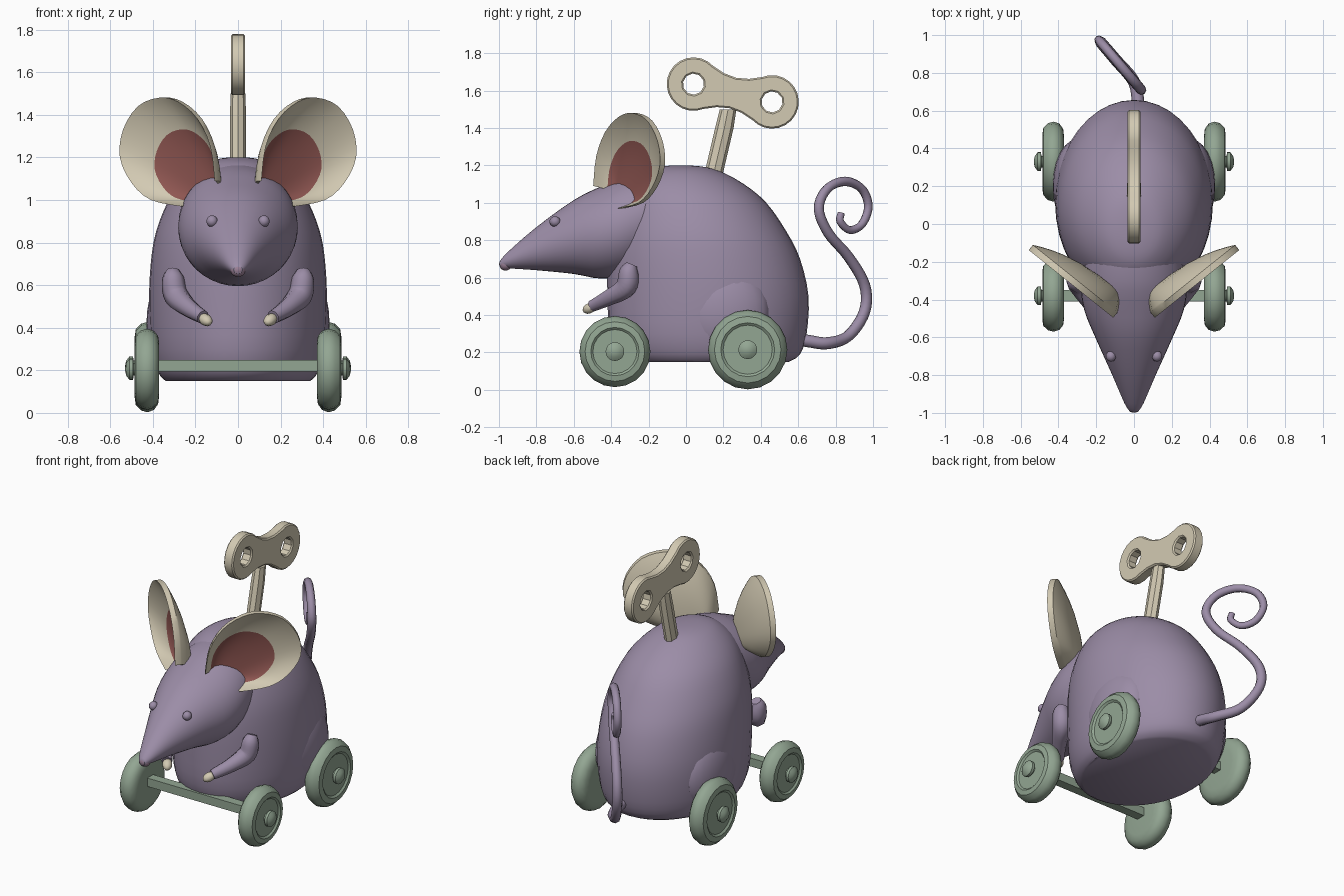
import bpy, bmesh, math
from mathutils import Vector, Matrix

if "Cube" in bpy.data.objects:
    bpy.data.objects.remove(bpy.data.objects["Cube"])


def material(name, color):
    m = bpy.data.materials.new(name)
    m.diffuse_color = (*color, 1)
    m.use_nodes = True
    m.node_tree.nodes["Principled BSDF"].inputs["Base Color"].default_value = m.diffuse_color
    return m


PURPLE = material("dusty purple", (0.33, 0.265, 0.385))
CREAM = material("cream", (0.65, 0.59, 0.45))
RED = material("dull red", (0.28, 0.095, 0.085))
GREEN = material("sage green", (0.29, 0.38, 0.29))
NOSE = material("mauve", (0.33, 0.22, 0.31))


def smooth_path(pts, steps):
    """Catmull-Rom interpolation of tuples of any length."""
    out = []
    n = len(pts)
    for i in range(n - 1):
        a, b, c, d = pts[max(i - 1, 0)], pts[i], pts[i + 1], pts[min(i + 2, n - 1)]
        for s in range(steps):
            t = s / steps
            out.append(tuple(0.5 * (2 * q + (r - p) * t + (2 * p - 5 * q + 4 * r - w) * t * t
                                    + (3 * q - p - 3 * r + w) * t ** 3)
                             for p, q, r, w in zip(a, b, c, d)))
    return out + [tuple(pts[-1])]


def shade(ob, angle=40):
    bpy.ops.object.select_all(action='DESELECT')
    ob.select_set(True)
    bpy.context.view_layer.objects.active = ob
    bpy.ops.object.shade_smooth_by_angle(angle=math.radians(angle))


def finish(name, bm, *mats, angle=40):
    bmesh.ops.remove_doubles(bm, verts=bm.verts, dist=1e-5)
    bmesh.ops.recalc_face_normals(bm, faces=bm.faces)
    me = bpy.data.meshes.new(name)
    bm.to_mesh(me)
    bm.free()
    for m in mats:
        me.materials.append(m)
    ob = bpy.data.objects.new(name, me)
    bpy.context.collection.objects.link(ob)
    shade(ob, angle)
    return ob


def loft(name, rings, mat, angle=40):
    bm = bmesh.new()
    vs = [[bm.verts.new(p) for p in r] for r in rings]
    n = len(vs[0])
    for a, b in zip(vs, vs[1:]):
        for i in range(n):
            j = (i + 1) % n
            bm.faces.new((a[i], a[j], b[j], b[i]))
    bm.faces.new(vs[0])
    bm.faces.new(vs[-1])
    return finish(name, bm, mat, angle=angle)


def ball(name, center, size, mat, rot=Matrix(), seg=16):
    bm = bmesh.new()
    mtx = Matrix.Translation(center) @ rot @ Matrix.Diagonal((*size, 1))
    bmesh.ops.create_uvsphere(bm, u_segments=seg, v_segments=seg // 2 + 2, radius=1, matrix=mtx)
    return finish(name, bm, mat)


def to_mesh(ob, angle=40):
    bpy.ops.object.select_all(action='DESELECT')
    ob.select_set(True)
    bpy.context.view_layer.objects.active = ob
    bpy.ops.object.convert(target='MESH')
    shade(bpy.context.view_layer.objects.active, angle)


def tube(name, pts, mat):
    """Round tube through (x, y, z, radius) points."""
    cu = bpy.data.curves.new(name, 'CURVE')
    cu.dimensions = '3D'
    cu.bevel_depth = 1
    cu.bevel_resolution = 2
    cu.use_fill_caps = True
    sp = cu.splines.new('POLY')
    path = smooth_path(pts, 5)
    sp.points.add(len(path) - 1)
    for p, q in zip(sp.points, path):
        p.co = (*q[:3], 1)
        p.radius = q[3]
    cu.materials.append(mat)
    ob = bpy.data.objects.new(name, cu)
    bpy.context.collection.objects.link(ob)
    to_mesh(ob, 60)


ANG = [2 * math.pi * i / 40 for i in range(40)]

# body: oval slices (z, front y, back y, half width)
slices = [(0.15, -0.32, 0.55, 0.34), (0.19, -0.37, 0.61, 0.375), (0.3, -0.41, 0.645, 0.405),
          (0.5, -0.42, 0.655, 0.418), (0.7, -0.42, 0.61, 0.41), (0.85, -0.40, 0.535, 0.385),
          (1.0, -0.36, 0.43, 0.325), (1.1, -0.31, 0.31, 0.25), (1.17, -0.22, 0.18, 0.16),
          (1.195, -0.13, 0.08, 0.08), (1.2, -0.04, -0.02, 0.01)]
loft("body", [[(w * math.cos(a), (f + b) / 2 + (b - f) / 2 * math.sin(a), z) for a in ANG]
              for z, f, b, w in smooth_path(slices, 3)], PURPLE)

# head: pointed snout (y, bottom z, top z, half width)
slices = [(-0.995, 0.655, 0.69, 0.02), (-0.95, 0.65, 0.74, 0.05), (-0.8, 0.64, 0.87, 0.115),
          (-0.6, 0.62, 1.015, 0.205), (-0.45, 0.595, 1.09, 0.265), (-0.3, 0.62, 1.15, 0.28),
          (-0.1, 0.75, 1.18, 0.24)]
loft("head", [[(w * math.cos(a), y, (b + t) / 2 + (t - b) / 2 * math.sin(a)) for a in ANG]
              for y, b, t, w in smooth_path(slices, 3)], PURPLE)
ball("nose", (0, -0.965, 0.672), (0.036, 0.034, 0.034), NOSE)

# tail: curled, swinging to one side as it goes back
tail = [(0.55, 0.28), (0.66, 0.26), (0.76, 0.25), (0.87, 0.29), (0.955, 0.42), (0.955, 0.56), (0.87, 0.71),
        (0.76, 0.84), (0.71, 0.97), (0.755, 1.075), (0.85, 1.115), (0.94, 1.075), (0.975, 0.98),
        (0.94, 0.885), (0.875, 0.855), (0.825, 0.9), (0.83, 0.945)]
tube("tail", [(0.03 - 0.85 * (y - 0.72) if y > 0.7 else 0.02, y, z, 0.034 - 0.0009 * i)
              for i, (y, z) in enumerate(tail)], PURPLE)

# ear outline from inner bottom corner round to lower corner (x, z)
EAR = [(0.11, 1.09), (0.13, 1.25), (0.19, 1.38), (0.28, 1.46), (0.37, 1.48), (0.47, 1.44),
       (0.54, 1.33), (0.555, 1.2), (0.50, 1.08), (0.41, 1.0), (0.27, 0.97)]
RINGS = [0, 0.22, 0.45, 0.67, 0.8, 0.9, 0.96, 1]


def ear(name, side):
    outline = smooth_path(EAR, 3)
    bm = bmesh.new()

    def ring(t, depth):
        out = []
        for x, z in outline:
            px, pz = 0.19 + (x - 0.19) * t, 1.03 + (z - 1.03) * t
            py = -0.32 + (px - 0.33) * 0.8
            out.append(bm.verts.new((side * (px - 0.62 * depth), py + 0.78 * depth, pz)))
        return out

    front = [ring(t, 0.1 * (1 - t ** 3)) for t in RINGS]
    back = [ring(t, 0.035 + 0.095 * (1 - t ** 2.5)) for t in RINGS]
    strips = front + back[::-1]
    for k, (a, b) in enumerate(zip(strips, strips[1:])):
        for i in range(len(a) - 1):
            f = bm.faces.new((a[i], a[i + 1], b[i + 1], b[i]))
            f.material_index = 1 if k < 3 else 0
    for e in (0, -1):
        for i in range(len(RINGS) - 1):
            bm.faces.new((front[i][e], front[i + 1][e], back[i + 1][e], back[i][e]))
    finish(name, bm, CREAM, RED)


def wheel(name, side, y, z, r):
    # lathed profile (x, radius): rounded tyre, shallow disc, domed hub
    prof = [(0.37, 0.03), (0.37, 0.62 * r), (0.375, 0.82 * r), (0.395, 0.95 * r), (0.425, r), (0.455, 0.96 * r),
            (0.48, 0.84 * r), (0.485, 0.68 * r), (0.475, 0.62 * r), (0.475, 0.03), (0.49, 0.03),
            (0.493, 0.05), (0.51, 0.05), (0.525, 0.03), (0.53, 0.008)]
    loft(name, [[(side * x, y + q * math.cos(a), z + q * math.sin(a)) for a in ANG[::2]]
                for x, q in prof], GREEN, 35)


for side, tag in ((1, "right"), (-1, "left")):
    ear(tag + "_ear", side)
    ball(tag + "_eye", (side * 0.122, -0.70, 0.9), (0.028, 0.03, 0.028), PURPLE, seg=10)
    # haunch bulging slightly from the flank
    ball(tag + "_haunch", (side * 0.30, 0.2, 0.42), (0.13, 0.25, 0.26), PURPLE, seg=24)
    # arm bent at the elbow, with a pale paw
    tube(tag + "_arm", [(side * x, y, z, r) for x, y, z, r in
                        ((0.305, -0.29, 0.67, 0.03), (0.305, -0.305, 0.63, 0.052),
                         (0.29, -0.32, 0.55, 0.058), (0.235, -0.41, 0.495, 0.045),
                         (0.165, -0.50, 0.45, 0.033))], PURPLE)
    aim = Vector((-side * 0.05, -0.08, -0.04)).to_track_quat('Z', 'Y').to_matrix().to_4x4()
    ball(tag + "_paw", (side * 0.152, -0.515, 0.437), (0.03, 0.028, 0.042), CREAM, aim, 10)
    wheel(tag + "_front_wheel", side, -0.38, 0.205, 0.19)
    wheel(tag + "_rear_wheel", side, 0.33, 0.215, 0.212)

# square axles
for name, y in (("front_axle", -0.38), ("rear_axle", 0.33)):
    bm = bmesh.new()
    bmesh.ops.create_cube(bm, size=1, matrix=Matrix.Translation((0, y, 0.222))
                          @ Matrix.Diagonal((0.8, 0.06, 0.055, 1)))
    finish(name, bm, GREEN)

# wind-up key bow: two lobes joined by a narrow waist, each with a hole
A, B = Vector((0.04, 1.635)), Vector((0.46, 1.54))
along = (B - A).normalized()
across = Vector((-along.y, along.x))
mid, half = (A + B) / 2, (B - A).length / 2
lobe = [(half + 0.135 * math.cos(a), 0.135 * math.sin(a))
        for a in [math.radians(-125 + 250 * i / 16) for i in range(17)]]
waist = [(0.07, 0.085), (0, 0.075), (-0.07, 0.085)]
outline = lobe + waist + [(-u, -v) for u, v in lobe] + [(-u, -v) for u, v in waist]
loops = [outline] + [[(s * half + 0.065 * math.cos(a), 0.065 * math.sin(a)) for a in ANG[::4]]
                     for s in (-1, 1)]
cu = bpy.data.curves.new("key_bow", 'CURVE')
cu.dimensions = '2D'
cu.fill_mode = 'BOTH'
cu.extrude = 0.026
cu.bevel_depth = 0.008
cu.bevel_resolution = 0
for pts in loops:
    sp = cu.splines.new('POLY')
    sp.points.add(len(pts) - 1)
    sp.use_cyclic_u = True
    for p, (u, v) in zip(sp.points, pts):
        q = mid + along * u + across * v
        p.co = (q.x, q.y, 0, 1)
cu.materials.append(CREAM)
bow = bpy.data.objects.new("key_bow", cu)
bow.matrix_world = Matrix(((0, 0, 1, 0), (1, 0, 0, 0), (0, 1, 0, 0), (0, 0, 0, 1)))
bpy.context.collection.objects.link(bow)
to_mesh(bow, 30)

# key shaft: tapered octagonal post leaning back
loft("key_shaft", [[(w * math.cos(a), y + w * 1.3 * math.sin(a), z) for a in ANG[::5]]
                   for y, z, w in ((0.13, 1.08, 0.038), (0.205, 1.4, 0.038), (0.225, 1.5, 0.034))], CREAM, 30)
